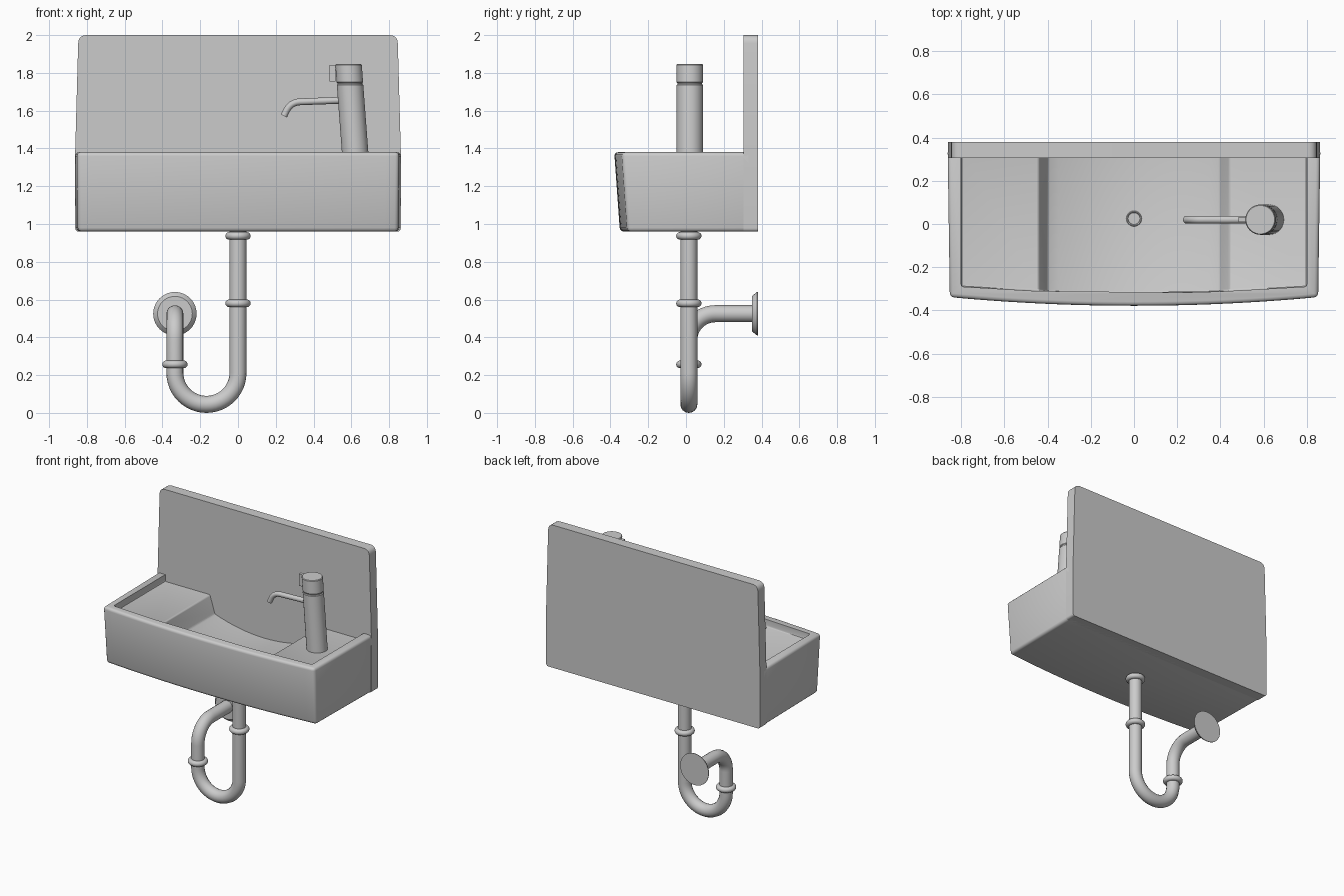
import bpy, bmesh, math
from mathutils import Vector

if "Cube" in bpy.data.objects:
    bpy.data.objects.remove(bpy.data.objects["Cube"])

mat = bpy.data.materials.new("light grey")
mat.diffuse_color = (0.6, 0.6, 0.6, 1)
mat.use_nodes = True
mat.node_tree.nodes["Principled BSDF"].inputs["Base Color"].default_value = mat.diffuse_color


def finish(ob, angle=35):
    ob.data.materials.clear()
    ob.data.materials.append(mat)
    bpy.ops.object.select_all(action='DESELECT')
    ob.select_set(True)
    bpy.context.view_layer.objects.active = ob
    bpy.ops.object.shade_smooth_by_angle(angle=math.radians(angle))
    return ob


def from_bmesh(name, bm):
    bmesh.ops.recalc_face_normals(bm, faces=bm.faces)
    me = bpy.data.meshes.new(name)
    bm.to_mesh(me)
    bm.free()
    ob = bpy.data.objects.new(name, me)
    bpy.context.collection.objects.link(ob)
    return ob


def loft(name, a, b):
    """Closed solid between two matching outlines."""
    bm = bmesh.new()
    va, vb = [bm.verts.new(p) for p in a], [bm.verts.new(p) for p in b]
    n = len(a)
    bm.faces.new(va)
    bm.faces.new(vb[::-1])
    for i in range(n):
        j = (i + 1) % n
        bm.faces.new((va[i], vb[i], vb[j], va[j]))
    return from_bmesh(name, bm)


def lathe(name, profile, loc, axis='Z', shear=0.0, n=40):
    """Turn an (r, z) profile; shear leans it along x."""
    bm = bmesh.new()
    rings = []
    for r, z in profile:
        ring = []
        for k in range(n):
            t = 2 * math.pi * k / n
            p = Vector((r * math.cos(t), r * math.sin(t), z))
            if axis == 'Y':
                p = Vector((p.x, p.z, p.y))
            p.x += shear * z
            ring.append(bm.verts.new(p + Vector(loc)))
        rings.append(ring)
    for a, b in zip(rings, rings[1:]):
        for k in range(n):
            j = (k + 1) % n
            bm.faces.new((a[k], a[j], b[j], b[k]))
    bm.faces.new(rings[0])
    bm.faces.new(rings[-1])
    return finish(from_bmesh(name, bm))


def tube(name, pts, r):
    cu = bpy.data.curves.new(name, 'CURVE')
    cu.dimensions = '3D'
    cu.bevel_depth, cu.bevel_resolution, cu.use_fill_caps = r, 6, True
    sp = cu.splines.new('POLY')
    sp.points.add(len(pts) - 1)
    for p, q in zip(sp.points, pts):
        p.co = (*q, 1)
    ob = bpy.data.objects.new(name, cu)
    bpy.context.collection.objects.link(ob)
    bpy.ops.object.select_all(action='DESELECT')
    ob.select_set(True)
    bpy.context.view_layer.objects.active = ob
    bpy.ops.object.convert(target='MESH')
    return finish(bpy.context.object, 45)


def bevel(ob, w, seg=3):
    m = ob.modifiers.new("round", 'BEVEL')
    m.width, m.segments, m.limit_method = w, seg, 'ANGLE'
    m.angle_limit = math.radians(30)


def round_corner(p, prev, nxt, r, n=6):
    p, prev, nxt = Vector(p), Vector(prev), Vector(nxt)
    a, b = p + (prev - p).normalized() * r, p + (nxt - p).normalized() * r
    return [(1 - t) ** 2 * a + 2 * t * (1 - t) * p + t * t * b
            for t in [i / n for i in range(n + 1)]]


# splashback: slightly tapered slab with rounded corners
base = [(-.862, .96), (.862, .96), (.862, 1.38), (.845, 2), (-.845, 2), (-.862, 1.38)]
radii = [.02, .02, 0, .045, .045, 0]
out = []
for i, (p, r) in enumerate(zip(base, radii)):
    out += round_corner(p, base[i - 1], base[(i + 1) % 6], r) if r else [Vector(p)]
finish(loft("splashback", [(p.x, .305, p.y) for p in out], [(p.x, .38, p.y) for p in out]))


# basin: bowed front, leaning slightly outward
def outline(z, dy, w):
    pts = [(w + .01, .35, z), (-w - .01, .35, z)]
    for i in range(25):
        x = -w + 2 * w * i / 24
        pts.append((x, -.38 + .04 * (x / w) ** 2 + dy, z))
    return pts


basin = loft("basin", outline(.96, .03, .848), outline(1.38, 0, .853))
bevel(basin, .02)

# hollow: two ledges with a dished well between them
prof = [(-.8, 1.5), (-.8, 1.33), (-.44, 1.33)]
prof += [(x, 1.13 + .07 * (x / .4) ** 2) for x in [-.4 + .05 * i for i in range(17)]]
prof += [(.44, 1.33), (.8, 1.33), (.8, 1.5)]
prof += [(.8 - .1 * i, 1.5) for i in range(1, 16)]
cut = loft("hollow_cutter", [(x, -.32 + .03 * (x / .8) ** 2, z) for x, z in prof],
           [(x, .37, z) for x, z in prof])
bevel(cut, .01, 2)
cut.hide_render = True
cut.hide_viewport = False
m = basin.modifiers.new("hollow", 'BOOLEAN')
m.operation, m.object, m.solver = 'DIFFERENCE', cut, 'EXACT'
bpy.context.view_layer.update()
me = bpy.data.meshes.new_from_object(basin.evaluated_get(bpy.context.evaluated_depsgraph_get()))
basin.modifiers.clear()
basin.data = me
bpy.data.objects.remove(cut)
finish(basin)

# drain ring in the well
lathe("drain", [(.036, -.02), (.036, .006), (.033, .009), (.029, .007), (.027, .002), (.001, .002)],
      (0, .025, 1.13))

# tap: leaning body, cap, lever and spout
lean = -.075
lathe("tap_body", [(.07, -.06), (.07, .355), (.066, .36), (.066, .366), (.07, .371),
                   (.07, .462), (.066, .467), (.001, .467)], (.62, .02, 1.38), shear=lean)


def box(name, x0, x1, y0, y1, z0, z1):
    ob = loft(name, [(x0, y0, z0), (x1, y0, z0), (x1, y1, z0), (x0, y1, z0)],
              [(x0, y0, z1), (x1, y0, z1), (x1, y1, z1), (x0, y1, z1)])
    return finish(ob)


box("tap_lever_arm", .485, .54, .01, .032, 1.82, 1.842)
box("tap_lever", .485, .515, .01, .032, 1.755, 1.83)
bend = round_corner((.28, .02, 1.645), (.6, .02, 1.657), (.24, .02, 1.57), .05, 8)
tube("tap_spout", [(.6, .02, 1.657)] + bend + [(.243, .02, 1.572)], .018)

# waste pipe: U bend, then an elbow back to the wall
py, R, e = .015, .167, .14
path = [(0, py, 1.0)]
for i in range(25):
    t = math.pi * i / 24
    path.append((-R + R * math.cos(t), py, .212 - R * math.sin(t)))
for i in range(13):
    t = math.pi / 2 * i / 12
    path.append((-2 * R, py + e - e * math.cos(t), .525 - e + e * math.sin(t)))
path.append((-2 * R, .37, .525))
tube("waste_pipe", path, .045)

# pipe collars
ring = [(.04, -.02)] + [(.047 + .02 * math.cos(a), .02 * math.sin(a))
        for a in [math.pi * (i / 10 - .5) for i in range(11)]] + [(.04, .02)]
for name, x, z in (("collar_top", 0, .937), ("collar_middle", 0, .58), ("collar_trap", -2 * R, .257)):
    lathe(name, ring, (x, py, z))

# wall flange
lathe("wall_flange", [(.04, -.03), (.092, -.03), (.097, -.026), (.112, -.008), (.115, -.004), (.115, 0)],
      (-2 * R, .38, .525), axis='Y')
